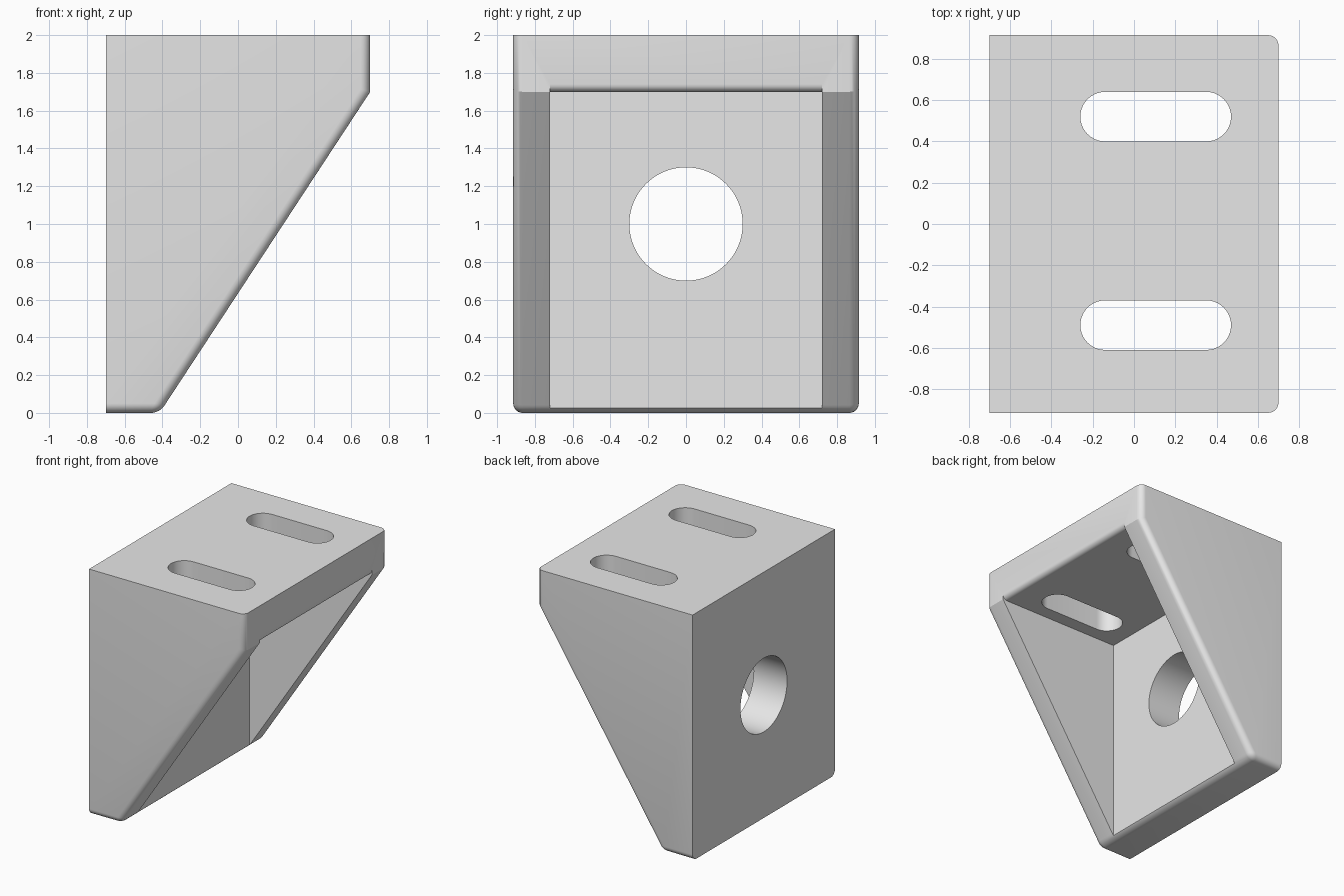
import bpy, bmesh
from math import sin, cos, pi

default = bpy.data.objects.get("Cube")
if default:
    bpy.data.objects.remove(default, do_unlink=True)

HALF_W, HALF_D, HEIGHT = 0.7, 0.915, 2.0
WALL, LIP_Z, INNER_Y = -0.4, 1.7, 0.72   # back wall face, top plate underside, cheek inside

grey = bpy.data.materials.new("plain grey")
grey.use_nodes = True
grey.diffuse_color = (0.8, 0.8, 0.8, 1)
grey.node_tree.nodes["Principled BSDF"].inputs["Base Color"].default_value = (0.8, 0.8, 0.8, 1)


def arc(cx, cy, r, start, end, n):
    """Points on a circular arc."""
    angles = [start + (end - start) * i / n for i in range(n + 1)]
    return [(cx + r * cos(a), cy + r * sin(a)) for a in angles]


def prism(name, profile, axis, low, high, round_edge=None, radius=0.05):
    """Extrude a 2D profile along an axis, optionally rounding chosen edges."""
    place = {"x": lambda p, t: (t, p[0], p[1]),
             "y": lambda p, t: (p[0], t, p[1]),
             "z": lambda p, t: (p[0], p[1], t)}[axis]
    bm = bmesh.new()
    a = [bm.verts.new(place(p, low)) for p in profile]
    b = [bm.verts.new(place(p, high)) for p in profile]
    bm.faces.new(a)
    bm.faces.new(b[::-1])
    for i in range(len(a)):
        j = (i + 1) % len(a)
        bm.faces.new((a[j], a[i], b[i], b[j]))
    bmesh.ops.recalc_face_normals(bm, faces=bm.faces)
    if round_edge:
        edges = [e for e in bm.edges if round_edge(e)]
        bmesh.ops.bevel(bm, geom=edges, offset=radius, segments=6,
                        profile=0.5, affect="EDGES")
    mesh = bpy.data.meshes.new(name)
    bm.to_mesh(mesh)
    bm.free()
    mesh.materials.append(grey)
    obj = bpy.data.objects.new(name, mesh)
    bpy.context.collection.objects.link(obj)
    return obj


def rounded(edge):
    """Outer cheek edges and the lower front edge; wall and top rims stay sharp."""
    p, q = (v.co for v in edge.verts)
    mid = (p + q) / 2
    on_wall = abs(mid.x + HALF_W) < 0.01
    on_top = abs(mid.z - HEIGHT) < 0.01
    on_lip = abs(p.y - q.y) > 1 and mid.z > 1
    return not (on_wall or on_top or on_lip)


# Bracket body: side outline extruded across the width
outline = [(-HALF_W, 0), (-0.415, 0), (HALF_W, LIP_Z), (HALF_W, HEIGHT), (-HALF_W, HEIGHT)]
bracket = prism("bracket", outline, "y", -HALF_D, HALF_D, rounded)

# Open pocket between the cheeks, with a rounded lip under the top plate
r = 0.04
lip = arc(HALF_W - r, LIP_Z + r, r, -pi / 2, 0, 6)
pocket = [(WALL, -0.1), (WALL, LIP_Z)] + lip + [(0.9, LIP_Z + r), (0.9, -0.1)]
cutters = [prism("pocket_cutter", pocket, "y", -INNER_Y, INNER_Y)]

# Round hole through the back wall
cutters.append(prism("hole_cutter", arc(0, 1, 0.3, 0, 2 * pi, 64)[:-1], "x", -0.9, -0.2))

# Two slots through the top plate
for y in (0.52, -0.49):
    slot = arc(0.35, y, 0.12, -pi / 2, pi / 2, 20) + arc(-0.14, y, 0.12, pi / 2, 3 * pi / 2, 20)
    cutters.append(prism("slot_cutter", slot, "z", 1.5, 2.2))

# Cut the openings, then drop the cutters
bpy.ops.object.select_all(action="DESELECT")
bpy.context.view_layer.objects.active = bracket
bracket.select_set(True)
for cutter in cutters:
    cutter.hide_render = True
    cut = bracket.modifiers.new("cut", "BOOLEAN")
    cut.operation, cut.solver, cut.object = "DIFFERENCE", "EXACT", cutter
    bpy.ops.object.modifier_apply(modifier=cut.name)
    bpy.data.objects.remove(cutter, do_unlink=True)

bpy.ops.object.shade_smooth_by_angle()
